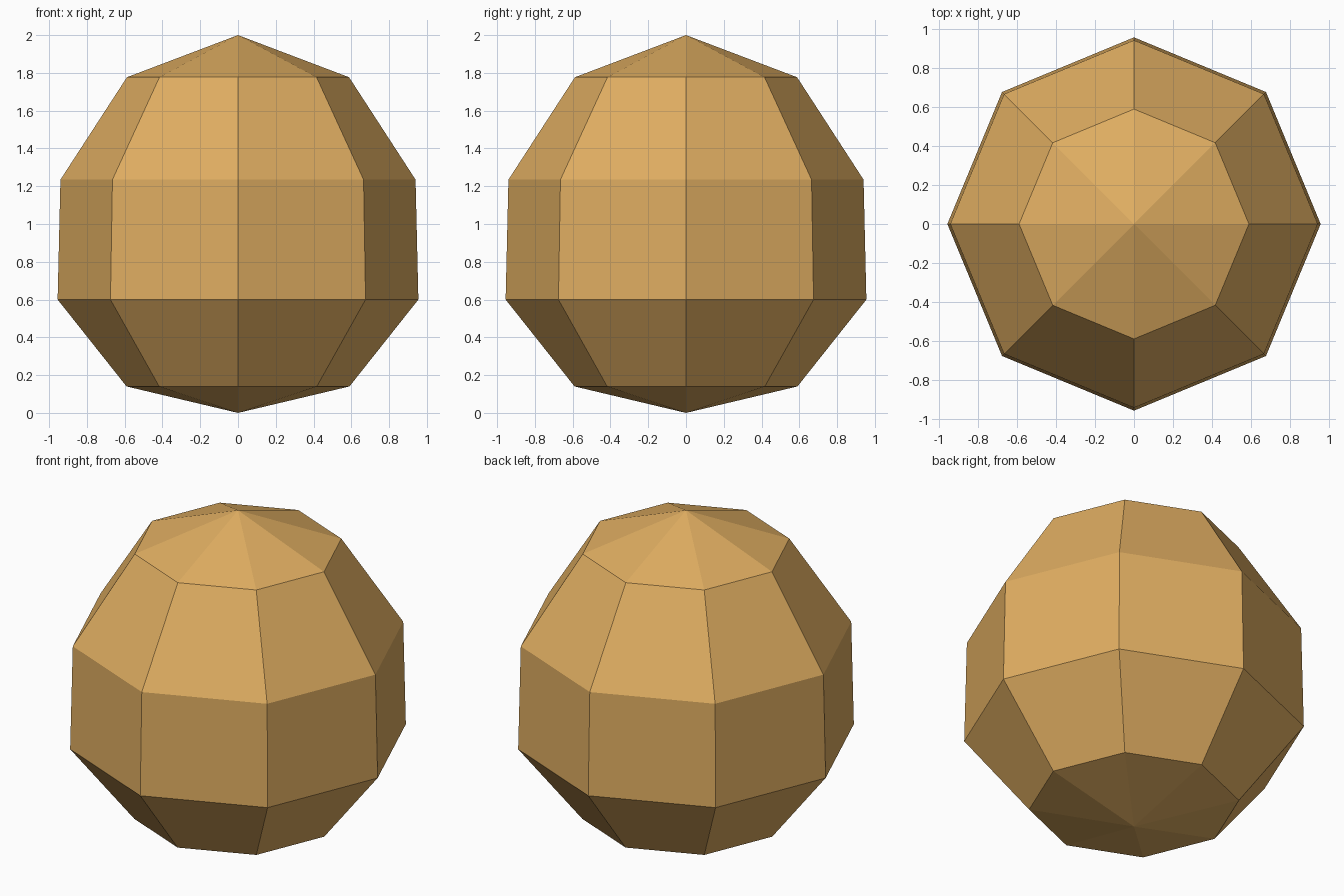
import bpy, bmesh, math

if "Cube" in bpy.data.objects:
    bpy.data.objects.remove(bpy.data.objects["Cube"])

SIDES = 8
# (radius, height) of each ring between the two poles
RINGS = [(0.59, 0.14), (0.955, 0.60), (0.94, 1.235), (0.588, 1.777)]

mat = bpy.data.materials.new("golden tan")
mat.diffuse_color = (0.74, 0.42, 0.12, 1)
mat.use_nodes = True
mat.node_tree.nodes["Principled BSDF"].inputs["Base Color"].default_value = mat.diffuse_color

# Faceted egg body: rings bridged by quads, closed by a fan at each pole
bm = bmesh.new()
rings = [[bm.verts.new((r * math.cos(math.tau * i / SIDES),
                        r * math.sin(math.tau * i / SIDES), z))
          for i in range(SIDES)] for r, z in RINGS]
bottom = bm.verts.new((0, 0, 0))
top = bm.verts.new((0, 0, 2))
for i in range(SIDES):
    j = (i + 1) % SIDES
    for a, b in zip(rings, rings[1:]):
        bm.faces.new((a[i], a[j], b[j], b[i]))
    bm.faces.new((bottom, rings[0][j], rings[0][i]))
    bm.faces.new((rings[-1][i], rings[-1][j], top))

mesh = bpy.data.meshes.new("faceted_egg")
bm.to_mesh(mesh)
bm.free()
mesh.materials.append(mat)
bpy.context.collection.objects.link(bpy.data.objects.new("faceted_egg", mesh))
